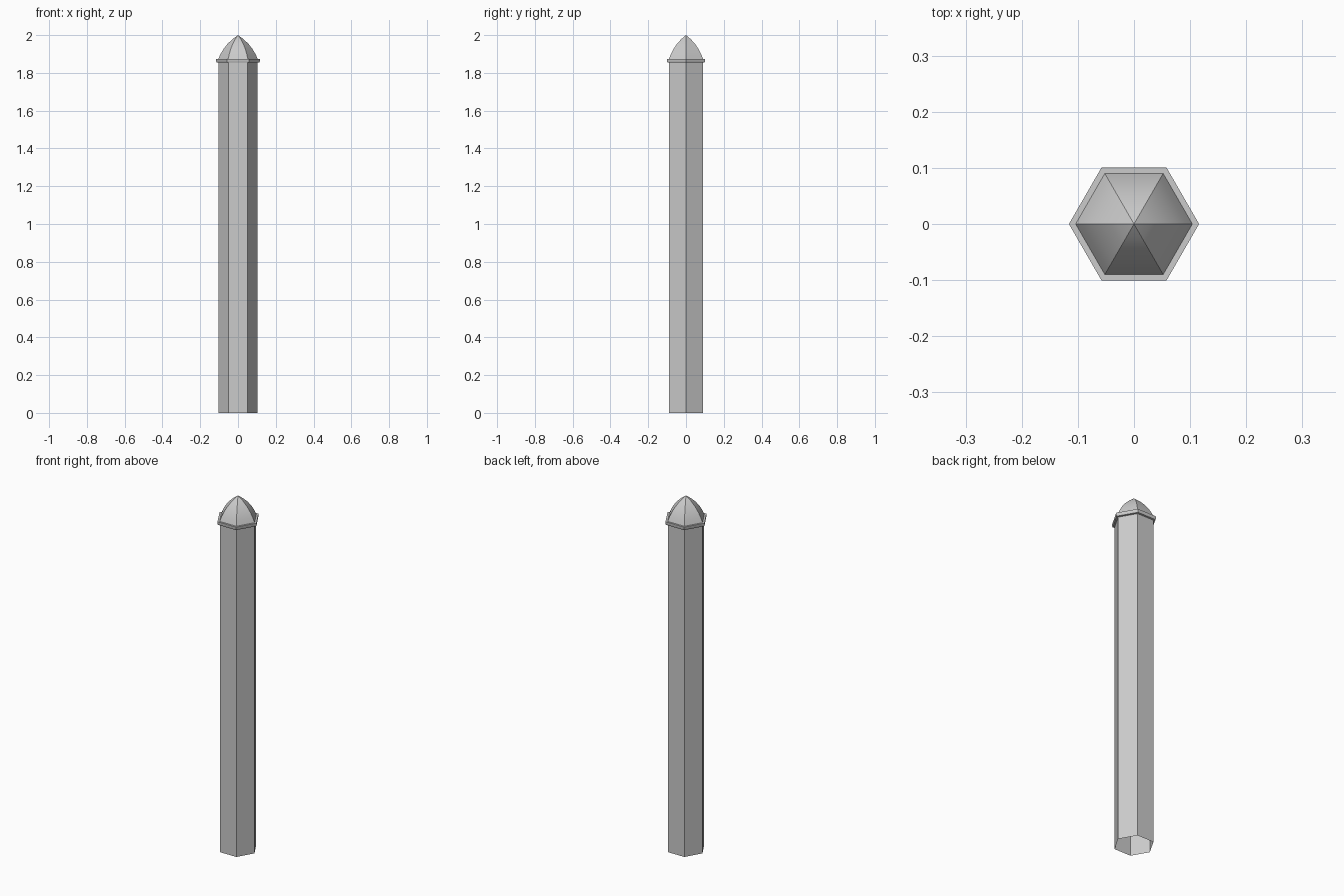
import bpy
import bmesh
import math

SIDES = 6

cube = bpy.data.objects.get("Cube")
if cube:
    bpy.data.objects.remove(cube, do_unlink=True)

stone = bpy.data.materials.new("light grey stone")
stone.use_nodes = True
grey = (0.6, 0.6, 0.6, 1)
stone.diffuse_color = grey
stone.node_tree.nodes["Principled BSDF"].inputs["Base Color"].default_value = grey


def hex_lathe(name, profile):
    """Sweep (radius, height) points around z; a zero radius closes to a point."""
    bm = bmesh.new()
    rings = []
    for r, z in profile:
        if r == 0:
            rings.append([bm.verts.new((0, 0, z))] * SIDES)
        else:
            angles = [math.tau * i / SIDES for i in range(SIDES)]
            rings.append([bm.verts.new((r * math.cos(a), r * math.sin(a), z)) for a in angles])
    for low, high in zip(rings, rings[1:]):
        for i in range(SIDES):
            j = (i + 1) % SIDES
            corners = [low[i], low[j], high[j], high[i]]
            bm.faces.new(list(dict.fromkeys(corners)))
    mesh = bpy.data.meshes.new(name)
    bm.to_mesh(mesh)
    bm.free()
    mesh.materials.append(stone)
    obj = bpy.data.objects.new(name, mesh)
    bpy.context.collection.objects.link(obj)
    bpy.ops.object.select_all(action="DESELECT")
    obj.select_set(True)
    bpy.context.view_layer.objects.active = obj
    bpy.ops.object.shade_smooth_by_angle(angle=math.radians(30))
    return obj


# Hollow shaft, open at the foot
hex_lathe("shaft", [(0.103, 0), (0.103, 1.86)])

# Thin collar with a slightly tapered underside
hex_lathe("collar", [(0.103, 1.854), (0.113, 1.856), (0.116, 1.861),
                     (0.116, 1.874), (0.103, 1.874)])

# Pointed cap with bulging facets
hex_lathe("cap", [(0.104, 1.874), (0.093, 1.899), (0.077, 1.926),
                  (0.056, 1.953), (0.03, 1.978), (0, 2)])
